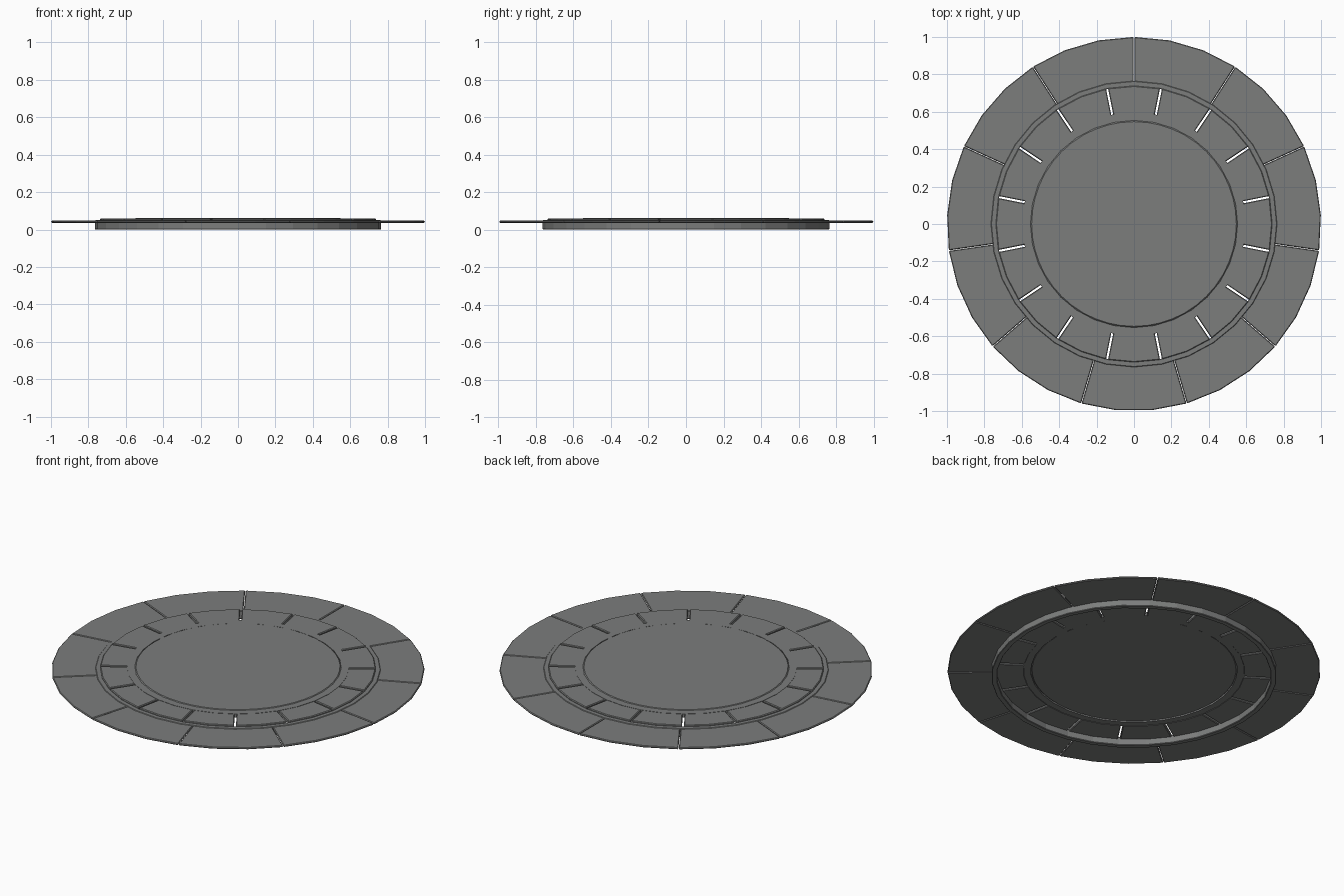
import bpy, bmesh, math

if "Cube" in bpy.data.objects:
    bpy.data.objects.remove(bpy.data.objects["Cube"])

stone = bpy.data.materials.new("grey_stone")
stone.diffuse_color = (0.2, 0.205, 0.202, 1)
stone.use_nodes = True
stone.node_tree.nodes["Principled BSDF"].inputs["Base Color"].default_value = stone.diffuse_color


def finish(name, bm, bevel=0.0):
    bmesh.ops.recalc_face_normals(bm, faces=bm.faces)
    me = bpy.data.meshes.new(name)
    bm.to_mesh(me)
    bm.free()
    me.materials.append(stone)
    ob = bpy.data.objects.new(name, me)
    bpy.context.collection.objects.link(ob)
    if bevel:
        m = ob.modifiers.new("edge_bevel", 'BEVEL')
        m.width = bevel
        m.segments = 1
        m.limit_method = 'ANGLE'
        m.angle_limit = math.radians(40)


def add_slab(bm, r0, r1, z0, z1, a0, a1, steps, gap=0.0, closed=False):
    """Curved slab between two radii; gap is the joint width kept parallel."""
    rows = []
    for i in range(steps if closed else steps + 1):
        t = i / steps
        row = []
        for r, z in ((r0, z0), (r1, z0), (r1, z1), (r0, z1)):
            trim = gap / 2 / r
            a = (a0 + trim) * (1 - t) + (a1 - trim) * t
            row.append(bm.verts.new((r * math.cos(a), r * math.sin(a), z)))
        rows.append(row)
    for i in range(steps):
        p, q = rows[i], rows[(i + 1) % len(rows)]
        for k in range(4):
            bm.faces.new((p[k], p[(k + 1) % 4], q[(k + 1) % 4], q[k]))
    if not closed:
        bm.faces.new(rows[0])
        bm.faces.new(rows[-1])


def paving(name, count, start, steps, r0, r1, z0, z1, gap, bevel):
    bm = bmesh.new()
    da = 2 * math.pi / count
    for i in range(count):
        a = start + i * da
        add_slab(bm, r0, r1, z0, z1, a, a + da, steps, gap)
    finish(name, bm, bevel)


def ring(name, r0, r1, z0, z1, sides, bevel=0.0):
    bm = bmesh.new()
    add_slab(bm, r0, r1, z0, z1, math.pi / 2, math.pi * 2.5, sides, closed=True)
    finish(name, bm, bevel)


# outer paving: 11 thin slabs
paving("outer_paving", 11, math.pi / 2, 3, 0.755, 1.0, 0.036, 0.047, 0.003, 0.004)

# curb wall standing on the ground
ring("curb_wall", 0.735, 0.765, 0.0, 0.05, 32, 0.003)

# inner paving: 16 blocks with open joints
paving("inner_paving", 16, math.radians(11.25), 2, 0.59, 0.739, 0.036, 0.058, 0.011, 0.004)

# collar around the centre plate
ring("centre_collar", 0.554, 0.596, 0.038, 0.0595, 32)

# centre plate
bm = bmesh.new()
bmesh.ops.create_cone(bm, cap_ends=True, segments=48, radius1=0.555, radius2=0.555, depth=0.02)
bmesh.ops.translate(bm, verts=bm.verts, vec=(0, 0, 0.052))
finish("centre_plate", bm, 0.008)
